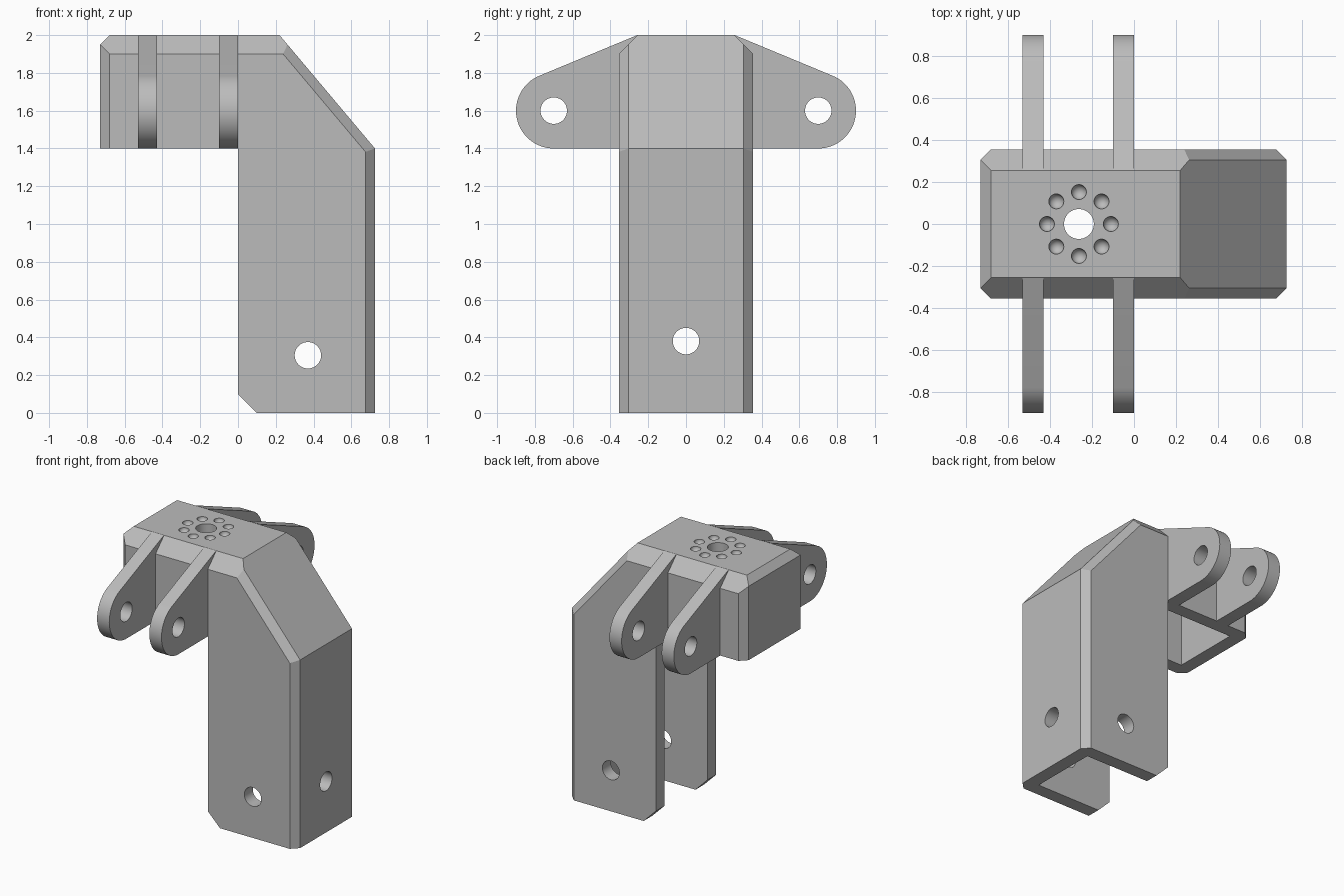
import bpy, bmesh, math
from mathutils import Vector, Matrix

cube = bpy.data.objects.get("Cube")
if cube:
    bpy.data.objects.remove(cube, do_unlink=True)

grey = bpy.data.materials.new("machined_grey")
grey.use_nodes = True
COLOUR = (0.5, 0.5, 0.5, 1)
grey.diffuse_color = COLOUR
grey.node_tree.nodes["Principled BSDF"].inputs["Base Color"].default_value = COLOUR


def make_object(name, bm):
    bmesh.ops.recalc_face_normals(bm, faces=bm.faces[:])
    mesh = bpy.data.meshes.new(name)
    bm.to_mesh(mesh)
    bm.free()
    mesh.materials.append(grey)
    obj = bpy.data.objects.new(name, mesh)
    bpy.context.collection.objects.link(obj)
    return obj


def prism(points, offset):
    """Extrude a closed 3D outline along an offset."""
    bm = bmesh.new()
    face = bm.faces.new([bm.verts.new(p) for p in points])
    result = bmesh.ops.extrude_face_region(bm, geom=[face], use_keep_orig=True)
    verts = [g for g in result["geom"] if isinstance(g, bmesh.types.BMVert)]
    bmesh.ops.translate(bm, verts=verts, vec=offset)
    return bm


def side_prism(profile, half):
    return prism([(x, -half, z) for x, z in profile], (0, 2 * half, 0))


def cylinder(name, centre, axis, radius, depth, segments=48):
    bm = bmesh.new()
    turn = Vector((0, 0, 1)).rotation_difference(Vector(axis)).to_matrix().to_4x4()
    bmesh.ops.create_cone(bm, cap_ends=True, segments=segments, radius1=radius,
                          radius2=radius, depth=depth,
                          matrix=Matrix.Translation(centre) @ turn)
    return make_object(name, bm)


def cut(target, cutter):
    cutter.hide_render = True
    mod = target.modifiers.new("cut", "BOOLEAN")
    mod.operation = "DIFFERENCE"
    mod.solver = "EXACT"
    mod.object = cutter
    bpy.context.view_layer.objects.active = target
    bpy.ops.object.modifier_apply(modifier=mod.name)
    bpy.data.objects.remove(cutter, do_unlink=True)


def smooth(obj):
    bpy.ops.object.select_all(action="DESELECT")
    obj.select_set(True)
    bpy.context.view_layer.objects.active = obj
    bpy.ops.object.shade_smooth_by_angle(angle=math.radians(25))


# Outer body: leg, sloped shoulder and arm
bm = side_prism([(-0.73, 1.4), (-0.73, 2), (0.22, 2), (0.725, 1.4), (0.725, 0),
                 (0.1, 0), (0, 0.1), (0, 1.4)], 0.355)

# Chamfer planes: a point on each and its outward normal
slope = Vector((0.6, 0, 0.505)).normalized()
planes = [((-0.68, 0, 2), Vector((-1, 0, 1)))]
for s in (-1, 1):
    side = Vector((0, s, 0))
    planes += [((0.725, s * 0.305, 0), Vector((1, 0, 0)) + side),
               ((-0.73, s * 0.305, 0), Vector((-1, 0, 0)) + side),
               ((0.22, s * 0.305, 2), slope + side),
               ((0, s * 0.255, 2), Vector((0, 0, 1)) + side)]
for point, normal in planes:
    result = bmesh.ops.bisect_plane(
        bm, geom=bm.verts[:] + bm.edges[:] + bm.faces[:], dist=1e-5,
        plane_co=point, plane_no=normal.normalized(), clear_outer=True)
    edges = [g for g in result["geom_cut"] if isinstance(g, bmesh.types.BMEdge)]
    bmesh.ops.holes_fill(bm, edges=edges)
body = make_object("bracket_body", bm)

# Cavity open below the arm and behind the leg
cut(body, make_object("cavity_cutter", side_prism(
    [(-0.63, 1.3), (-0.63, 1.9), (0.173, 1.9), (0.625, 1.364), (0.625, -0.1),
     (-0.1, -0.1), (-0.1, 1.3)], 0.255)))

# Bolt holes through the leg
cut(body, cylinder("cross_hole_cutter", (0.37, 0, 0.305), (0, 1, 0), 0.07, 1))
cut(body, cylinder("outer_hole_cutter", (0.7, 0, 0.38), (1, 0, 0), 0.07, 0.4))

# Centre hole and ring of dimples on top
HUB = Vector((-0.262, 0, 2))
cut(body, cylinder("hub_hole_cutter", HUB, (0, 0, 1), 0.071, 0.5))
for i in range(8):
    a = i * math.pi / 4
    dimple = bmesh.new()
    bmesh.ops.create_uvsphere(
        dimple, u_segments=24, v_segments=13, radius=0.036,
        matrix=Matrix.Translation(HUB + Vector((math.cos(a), math.sin(a), 0)) * 0.152))
    cut(body, make_object("dimple_cutter", dimple))
smooth(body)

# Four lugs: straight base, rounded tip, sloped top edge
root, tip, radius = Vector((0.258, 2)), Vector((0.7, 1.6)), 0.2
reach = root - tip
tangent = math.atan2(reach.y, reach.x) - math.acos(radius / reach.length)
start = -math.pi / 2
outline = [root, Vector((root.x, 1.4))]
for i in range(33):
    a = start + (tangent - start) * i / 32
    outline.append(tip + Vector((math.cos(a), math.sin(a))) * radius)

for end, s in (("front", -1), ("back", 1)):
    for place, x in (("outer", -0.53), ("inner", -0.1)):
        lug = make_object(f"{end}_{place}_lug",
                          prism([(x, s * p.x, p.y) for p in outline], (0.1, 0, 0)))
        cut(lug, cylinder("pin_hole_cutter", (x, s * tip.x, tip.y), (1, 0, 0), 0.07, 0.5))
        smooth(lug)
